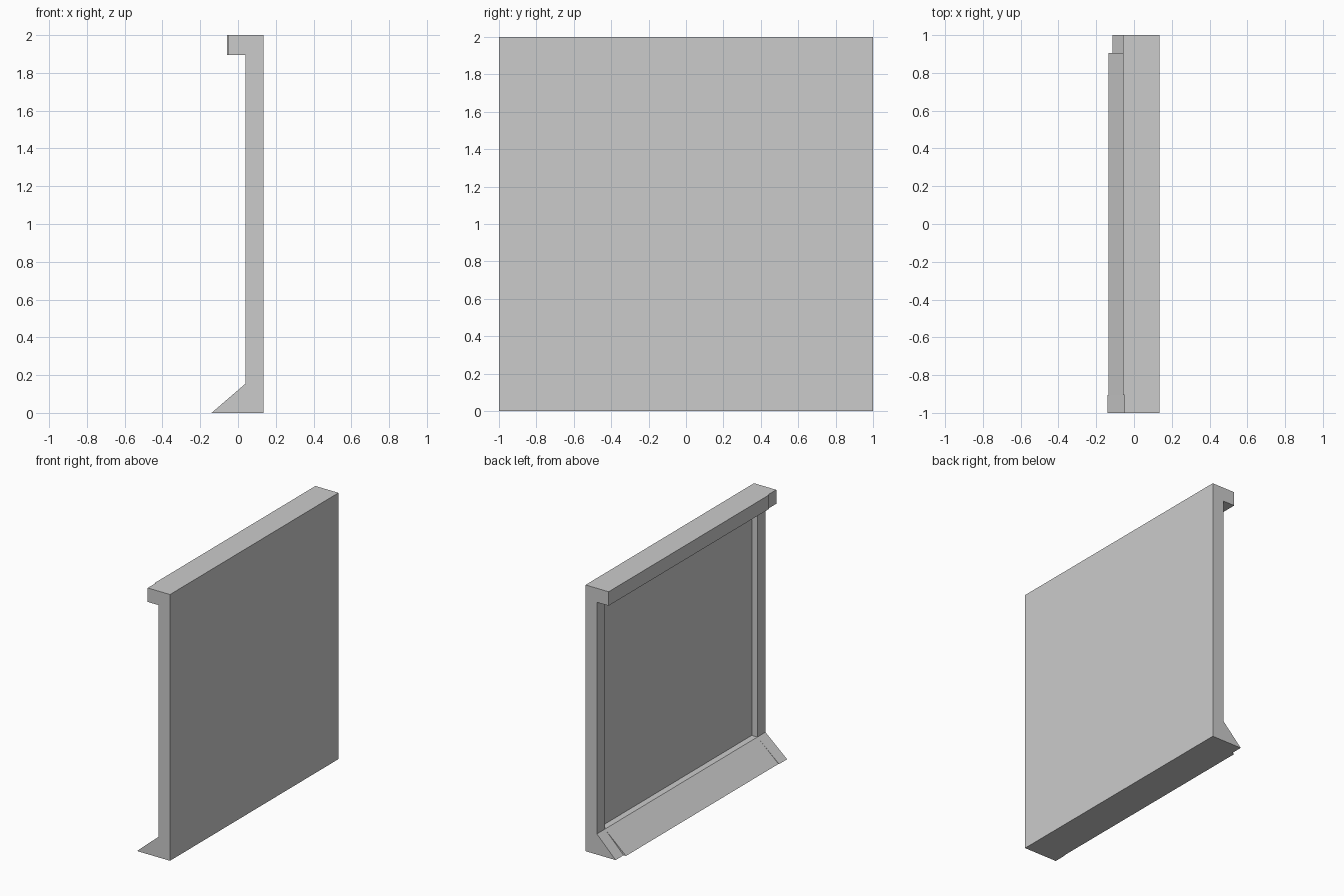
import bpy

cube = bpy.data.objects.get("Cube")
if cube:
    bpy.data.objects.remove(cube, do_unlink=True)

GREY = (0.6, 0.6, 0.6, 1)
mat = bpy.data.materials.new("plain_grey")
mat.use_nodes = True
mat.diffuse_color = GREY
mat.node_tree.nodes["Principled BSDF"].inputs["Base Color"].default_value = GREY

OUTER = 0.135    # flat outer face
INNER = 0.04     # inner face of the posts
PANEL = 0.087    # recessed face of the panel
POST = 0.905     # inner edge of the posts
BASE, LINTEL = 0.155, 1.895


def extrude(name, profile, y0, y1):
    """Extrude an x-z profile along y into a closed solid."""
    n = len(profile)
    verts = [(x, y, z) for y in (y0, y1) for x, z in profile]
    faces = [tuple(range(n)), tuple(reversed(range(n, 2 * n)))]
    faces += [(i, i + n, (i + 1) % n + n, (i + 1) % n) for i in range(n)]
    mesh = bpy.data.meshes.new(name)
    mesh.from_pydata(verts, [], faces)
    mesh.materials.append(mat)
    obj = bpy.data.objects.new(name, mesh)
    bpy.context.collection.objects.link(obj)


def end_frame(name, foot, cap, y0, y1):
    """Post with its sloped foot and the end of the top beam."""
    extrude(name, [(foot, 0), (OUTER, 0), (OUTER, 2), (cap, 2),
                   (cap, LINTEL), (INNER, LINTEL), (INNER, BASE)], y0, y1)


# End posts
end_frame("front_post", -0.14, -0.05, -1, -POST)
end_frame("back_post", -0.115, -0.057, POST, 1)

# Middle section: sloped sill, recessed panel and top beam in one profile
extrude("panel_with_sill_and_beam",
        [(-0.135, 0), (OUTER, 0), (OUTER, 2), (-0.057, 2), (-0.057, LINTEL),
         (PANEL, LINTEL), (PANEL, BASE), (INNER, BASE)], -POST, POST)
